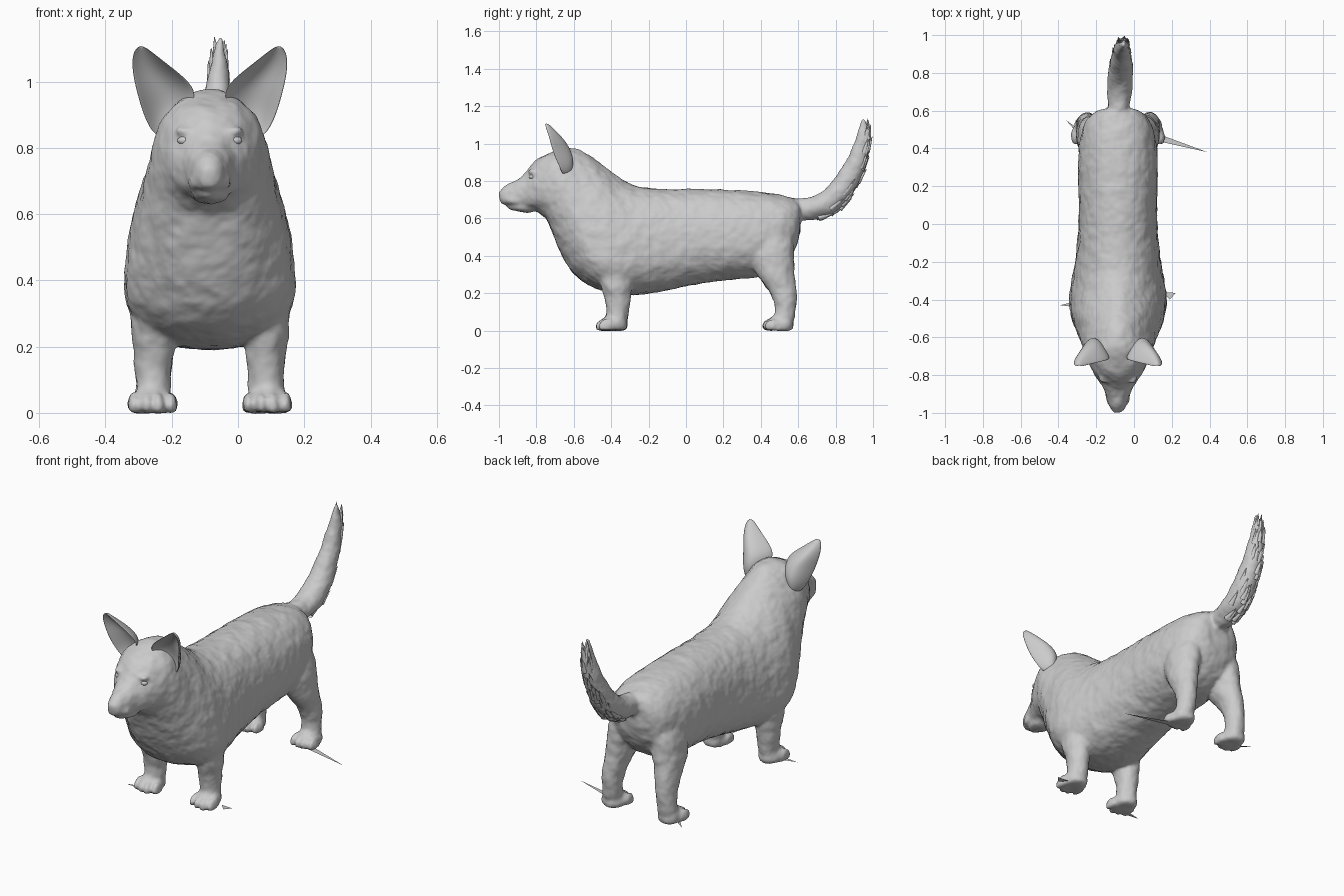
import bpy, bmesh, math, random
from mathutils import Vector, Matrix

if "Cube" in bpy.data.objects:
    bpy.data.objects.remove(bpy.data.objects["Cube"])

CX = -0.085          # mid-plane of the animal
random.seed(4)


def add_mesh(name, bm):
    bmesh.ops.recalc_face_normals(bm, faces=bm.faces)
    me = bpy.data.meshes.new(name)
    bm.to_mesh(me)
    bm.free()
    me.shade_smooth()
    ob = bpy.data.objects.new(name, me)
    bpy.context.collection.objects.link(ob)
    return ob


def loft(name, rings):
    bm = bmesh.new()
    rows = [[bm.verts.new(p) for p in r] for r in rings]
    n = len(rows[0])
    for a, b in zip(rows, rows[1:]):
        for i in range(n):
            bm.faces.new((a[i], a[(i + 1) % n], b[(i + 1) % n], b[i]))
    bm.faces.new(rows[0])
    bm.faces.new(rows[-1])
    return add_mesh(name, bm)


def oval(c, u, v, n=24, e=1.0):
    pts = []
    for i in range(n):
        a = 2 * math.pi * i / n
        s, t = math.cos(a), math.sin(a)
        pts.append(Vector(c) + Vector(u) * math.copysign(abs(s) ** e, s)
                   + Vector(v) * math.copysign(abs(t) ** e, t))
    return pts


def ball(name, c, r):
    bm = bmesh.new()
    bmesh.ops.create_uvsphere(bm, u_segments=16, v_segments=10, radius=1)
    for v in bm.verts:
        v.co = Vector((v.co.x * r[0] + c[0], v.co.y * r[1] + c[1],
                       max(0.001, v.co.z * r[2] + c[2])))
    return add_mesh(name, bm)


def fuse(name, parts, voxel, subdiv, smooth):
    with bpy.context.temp_override(active_object=parts[0], object=parts[0],
                                   selected_objects=parts,
                                   selected_editable_objects=parts):
        bpy.ops.object.join()
    ob = parts[0]
    ob.name = name
    m = ob.modifiers.new("round", 'SUBSURF')
    m.levels = m.render_levels = subdiv
    m = ob.modifiers.new("merge", 'REMESH')
    m.mode = 'VOXEL'
    m.voxel_size = voxel
    m.use_smooth_shade = True
    s = ob.modifiers.new("soften", 'SMOOTH')
    s.factor = 0.5
    s.iterations = smooth
    return ob


# torso, neck and head as one loft: y, top, bottom, half width, height of widest point
sections = [
    (.615, .68, .57, .06, .62), (.60, .70, .47, .12, .58), (.55, .717, .36, .175, .54),
    (.45, .738, .29, .205, .50), (.30, .752, .277, .215, .48), (.10, .757, .26, .205, .48),
    (-.10, .757, .212, .212, .44), (-.27, .765, .185, .24, .39), (-.35, .815, .19, .257, .37),
    (-.44, .885, .208, .262, .38), (-.53, .958, .245, .24, .42), (-.60, .982, .295, .205, .58),
    (-.66, .978, .385, .184, .72), (-.70, .965, .48, .17, .77), (-.735, .95, .59, .155, .78),
    (-.79, .925, .635, .13, .76), (-.83, .88, .645, .10, .74), (-.865, .83, .655, .078, .72),
    (-.92, .797, .662, .058, .71), (-.97, .772, .668, .044, .71), (-1.0, .745, .685, .028, .71)]
rings = []
for y, top, bot, hw, zw in sections:
    ring = oval((0, y, 0), (1, 0, 0), (0, 0, 1), 28, .9)
    for p in ring:
        # the neck narrows above the shoulders
        pinch = 1.4 if p.z > 0 and -.62 < y < -.3 else 1
        p.x = CX + hw * math.copysign(abs(p.x) ** pinch, p.x)
        p.z = zw + p.z * ((top - zw) if p.z > 0 else (zw - bot))
    rings.append(ring)
parts = [loft("torso", rings)]

# legs: z, y, side offset, half width, half depth
front = [(.48, -.39, .15, .07, .11), (.36, -.385, .165, .08, .11), (.25, -.375, .17, .068, .09),
         (.18, -.365, .17, .06, .068), (.10, -.362, .17, .053, .057), (.02, -.375, .17, .055, .06)]
rear = [(.58, .46, .11, .08, .11), (.40, .455, .135, .085, .125), (.30, .475, .15, .072, .10),
        (.24, .508, .16, .06, .082), (.18, .53, .165, .053, .064), (.10, .535, .17, .049, .053),
        (.02, .515, .172, .055, .06)]
for side in (-1, 1):
    # each leg ends in a paw with four toes
    for table, y0 in ((front, -.385), (rear, .505)):
        parts.append(loft("leg", [oval((CX + side * x, y, z), (rx, 0, 0), (0, ry, 0))
                                  for z, y, x, rx, ry in table]))
        x = CX + side * .173
        parts.append(ball("pad", (x, y0, .03), (.064, .074, .058)))
        for k in range(4):
            o = k - 1.5
            parts.append(ball("toe", (x + o * .037, y0 - .06 + abs(o) * .014, .024),
                              (.02, .046, .038)))

# tail: y, z, half width, half thickness
tail = [(.55, .64, .05, .06), (.65, .65, .06, .058), (.73, .665, .068, .068),
        (.805, .715, .066, .07), (.895, .845, .054, .058), (.945, .99, .037, .045),
        (.953, 1.08, .022, .03), (.945, 1.14, .006, .006)]
rings, frames = [], []
for i, (y, z, rx, rn) in enumerate(tail):
    a, b = tail[max(i - 1, 0)], tail[min(i + 1, len(tail) - 1)]
    t = Vector((0, b[0] - a[0], b[1] - a[1])).normalized()
    nrm = Vector((0, t.z, -t.y))
    c = Vector((CX + .033 * i / 7, y, z))
    rings.append(oval(c, (rx, 0, 0), nrm * rn))
    frames.append((c, t, nrm, rx, rn))
parts.append(loft("tail", rings))

# jaw, nose and lips
parts.append(ball("lower_jaw", (CX, -.85, .661), (.058, .11, .029)))
parts.append(ball("nose", (CX, -.978, .728), (.034, .026, .028)))
for side in (-1, 1):
    parts.append(ball("lip", (CX + side * .034, -.885, .70), (.034, .085, .034)))
    parts.append(ball("brow", (CX + side * .07, -.815, .85), (.034, .03, .014)))

# merged coat with light fur relief
body = fuse("body", parts, .0095, 2, 5)
tex = bpy.data.textures.new("fur", 'CLOUDS')
tex.noise_scale = .06
d = body.modifiers.new("fur", 'DISPLACE')
d.texture = tex
d.strength = .012
d.mid_level = .45

for side in (-1, 1):
    ball("eye", (CX + side * .074, -.823, .822), (.024, .016, .014))

# feathered locks along the underside of the tail
bm = bmesh.new()
for k in range(48):
    f = random.uniform(1.8, 6.2)
    i = int(f)
    f -= i
    (c0, t0, n0, x0, r0), (c1, t1, n1, x1, r1) = frames[i], frames[i + 1]
    c, t, n = c0.lerp(c1, f), t0.lerp(t1, f).normalized(), n0.lerp(n1, f).normalized()
    a = random.uniform(-1.2, 1.2)
    up, sx = n * math.cos(a), Vector((math.sin(a), 0, 0))
    pos = c + (up * (r0 + (r1 - r0) * f) + sx * (x0 + (x1 - x0) * f)) * .88
    rot = (t + (up + sx) * .15).to_track_quat('Z', 'Y').to_matrix().to_4x4()
    bmesh.ops.create_cone(bm, segments=10, radius1=.017, radius2=.001, depth=.085,
                          matrix=Matrix.Translation(pos) @ rot)
add_mesh("tail_locks", bm)

# cupped ears: z, inner edge, outer edge, edge y, cup depth
ear = [(.83, .10, .16, -.65, .03), (.87, .08, .188, -.665, .06), (.92, .05, .207, -.69, .09),
       (.975, .04, .222, -.71, .09), (1.02, .085, .232, -.72, .07), (1.06, .138, .235, -.732, .045),
       (1.09, .175, .23, -.74, .02), (1.107, .20, .216, -.745, .008)]
for side in (-1, 1):
    rings = []
    for z, xi, xo, y, depth in ear:
        back, face = [], []
        for k in range(13):
            s = k / 6 - 1
            x = CX + side * ((xi + xo) / 2 + (xo - xi) / 2 * s)
            bulge = depth * (1 - s * s)
            back.append(Vector((x, y + bulge, z)))
            face.append(Vector((x, y - .012 + bulge * .7, z)))
        rings.append(back + face[::-1])
    e = loft("ear", rings)
    m = e.modifiers.new("round", 'SUBSURF')
    m.levels = m.render_levels = 2

# stray flat wisps of fur at the feet
bm = bmesh.new()
for tri in [((.12, .48), (.39, .38), (.12, .44)), ((.15, -.36), (.22, -.365), (.19, -.40)),
            ((-.29, .50), (-.36, .55), (-.29, .47)), ((-.31, -.41), (-.39, -.43), (-.31, -.44))]:
    bm.faces.new([bm.verts.new((x, y, .004)) for x, y in tri])
add_mesh("ground_wisps", bm)
